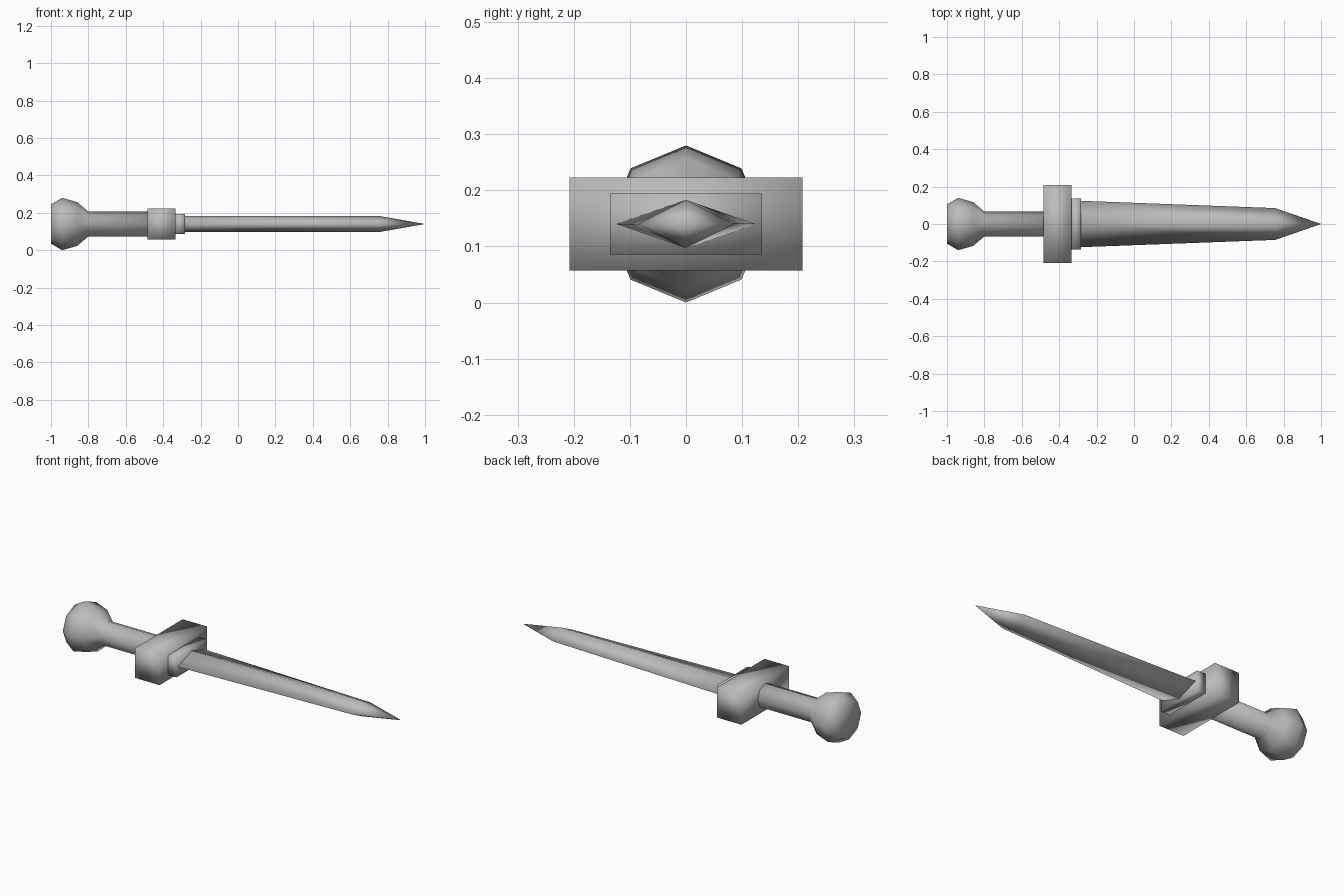
import bpy, bmesh, math

cube = bpy.data.objects.get("Cube")
if cube:
    bpy.data.objects.remove(cube, do_unlink=True)

AXIS_Z = 0.14

steel = bpy.data.materials.new("plain grey")
steel.use_nodes = True
GREY = (0.5, 0.5, 0.5, 1)
steel.diffuse_color = GREY
steel.node_tree.nodes["Principled BSDF"].inputs["Base Color"].default_value = GREY


def loft(name, sections, sides, turn=0.0):
    """Skin rings along x; each section is (x, half width, half height)."""
    bm = bmesh.new()
    rings = []
    for x, w, h in sections:
        if w == 0:
            rings.append([bm.verts.new((x, 0, AXIS_Z))])
            continue
        angles = [turn + 2 * math.pi * i / sides for i in range(sides)]
        rings.append([bm.verts.new((x, w * math.cos(a), AXIS_Z + h * math.sin(a)))
                      for a in angles])
    for a, b in zip(rings, rings[1:]):
        for i in range(sides):
            j = (i + 1) % sides
            far = [b[0]] if len(b) == 1 else [b[j], b[i]]
            bm.faces.new([a[i], a[j]] + far)
    for ring in (rings[0], rings[-1]):
        if len(ring) > 1:
            bm.faces.new(ring)
    bmesh.ops.recalc_face_normals(bm, faces=bm.faces)
    for f in bm.faces:
        f.smooth = True
    mesh = bpy.data.meshes.new(name)
    bm.to_mesh(mesh)
    bm.free()
    mesh.materials.append(steel)
    obj = bpy.data.objects.new(name, mesh)
    bpy.context.collection.objects.link(obj)
    return obj


def block(name, x0, x1, w, h):
    """Softly shaded box: a four-sided loft turned by an eighth."""
    r = math.sqrt(2)
    return loft(name, [(x0, w * r, h * r), (x1, w * r, h * r)], 4, math.pi / 4)


# Octagonal pommel flowing into the grip
profile = [(-1.0, 0.105), (-0.94, 0.14), (-0.86, 0.117), (-0.8, 0.066), (-0.48, 0.066)]
loft("pommel_and_grip", [(x, r, r) for x, r in profile], 8)

# Cross guard and blade collar
block("guard", -0.485, -0.335, 0.208, 0.083)
block("collar", -0.336, -0.283, 0.135, 0.054)

# Diamond-section blade tapering to a point
loft("blade", [(-0.284, 0.124, 0.043), (0.755, 0.085, 0.043), (1.0, 0, 0)], 4)
